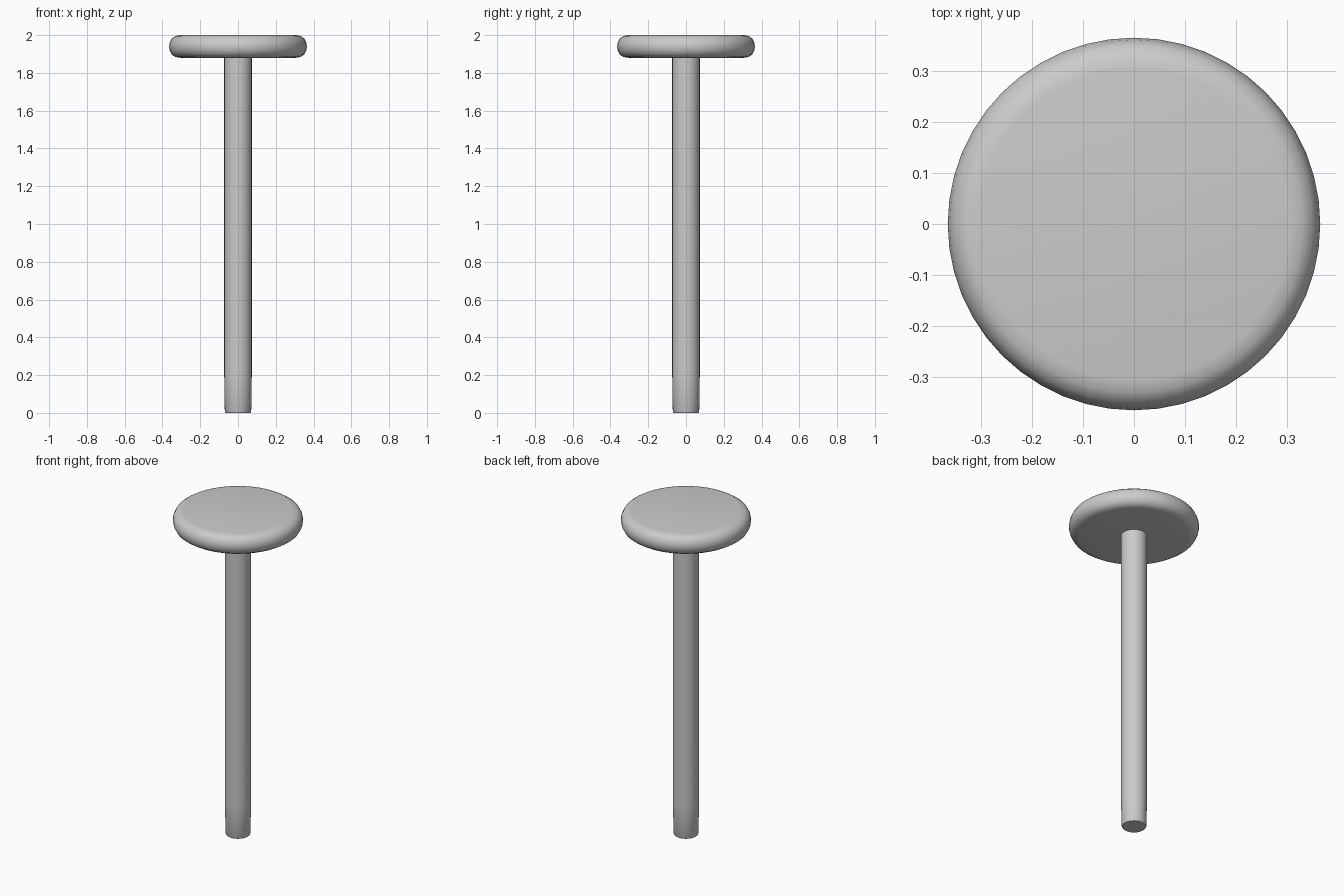
import bpy, bmesh, math

if "Cube" in bpy.data.objects:
    bpy.data.objects.remove(bpy.data.objects["Cube"])

SIDES = 48

def lathe(name, profile):
    """Revolve an (radius, z) profile, bottom to top, and cap both ends."""
    bm = bmesh.new()
    rings = []
    for r, z in profile:
        rings.append([bm.verts.new((r * math.cos(2 * math.pi * i / SIDES),
                                    r * math.sin(2 * math.pi * i / SIDES), z))
                      for i in range(SIDES)])
    for low, high in zip(rings, rings[1:]):
        for i in range(SIDES):
            j = (i + 1) % SIDES
            bm.faces.new((low[i], low[j], high[j], high[i]))
    bm.faces.new(rings[0][::-1])
    bm.faces.new(rings[-1])
    mesh = bpy.data.meshes.new(name)
    bm.to_mesh(mesh)
    bm.free()
    obj = bpy.data.objects.new(name, mesh)
    bpy.context.collection.objects.link(obj)
    bpy.context.view_layer.objects.active = obj
    obj.select_set(True)
    bpy.ops.object.shade_smooth_by_angle(angle=math.radians(50))
    obj.select_set(False)
    return obj

# Straight round shaft with a slightly eased foot
lathe("shaft", [(0.066, 0.0), (0.07, 0.008), (0.073, 0.2), (0.073, 1.88)])

# Flat disc head with a rounded rim
lathe("head", [(0.305, 1.88), (0.33, 1.884), (0.35, 1.897), (0.361, 1.918),
               (0.365, 1.94),
               (0.361, 1.962), (0.35, 1.983), (0.33, 1.996), (0.305, 2.0)])
